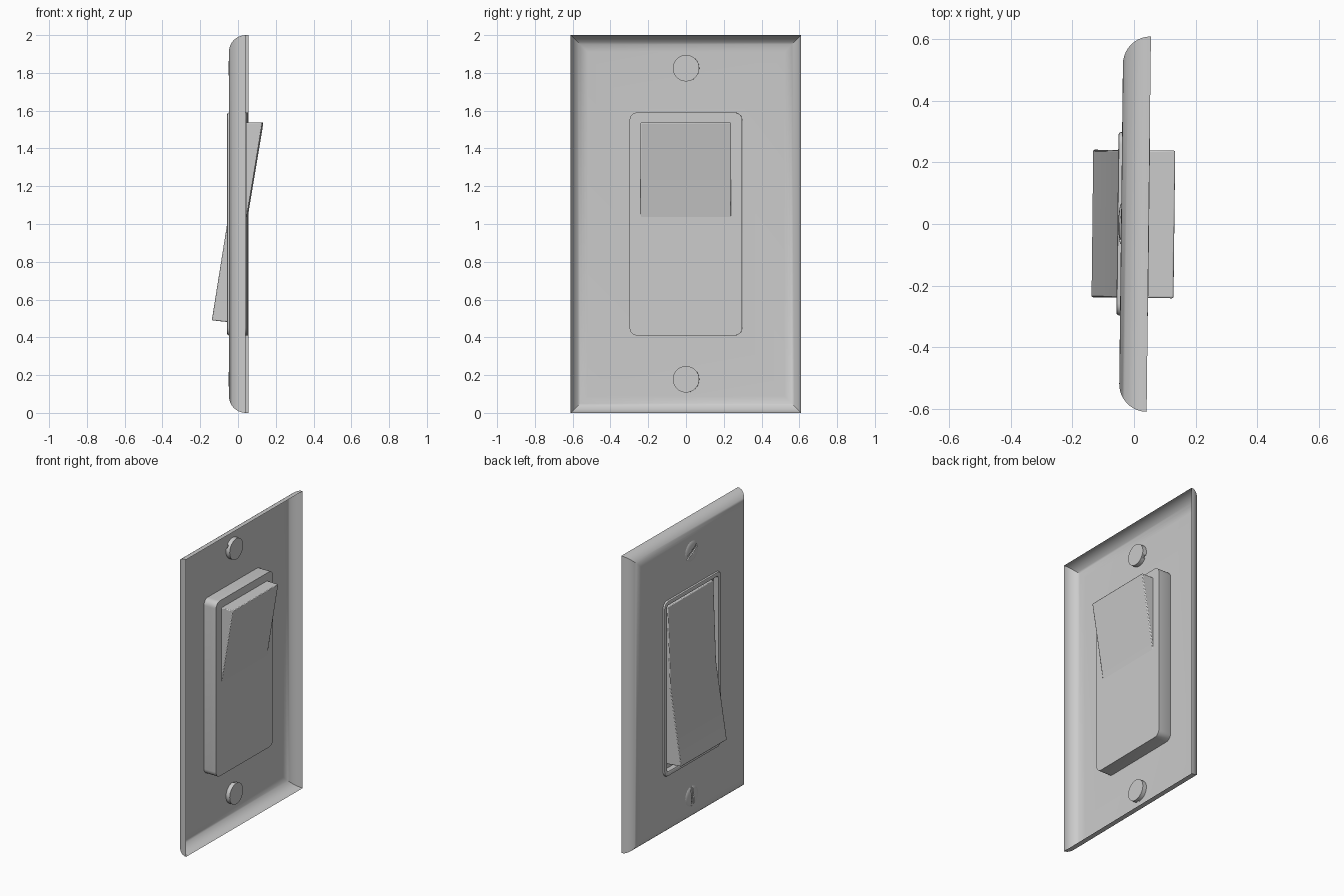
import bpy, bmesh
from math import pi, sin, cos, radians

if "Cube" in bpy.data.objects:
    bpy.data.objects.remove(bpy.data.objects["Cube"])

TILT = -0.0115      # the whole plate is turned very slightly about z


def ring(x, hy, hz, r, zc, n):
    """Rounded rectangle in the yz plane (circle when r = hy = hz)."""
    pts = []
    for k, (sy, sz) in enumerate([(1, 1), (-1, 1), (-1, -1), (1, -1)]):
        for i in range(n + 1):
            a = (k + i / n) * pi / 2
            pts.append((x, sy * (hy - r) + r * cos(a), zc + sz * (hz - r) + r * sin(a)))
    return pts


def finish(name, bm, angle=35):
    bmesh.ops.remove_doubles(bm, verts=bm.verts, dist=1e-5)
    bmesh.ops.recalc_face_normals(bm, faces=bm.faces)
    me = bpy.data.meshes.new(name)
    bm.to_mesh(me)
    bm.free()
    ob = bpy.data.objects.new(name, me)
    bpy.context.collection.objects.link(ob)
    ob.rotation_euler.z = TILT
    bpy.ops.object.select_all(action='DESELECT')
    ob.select_set(True)
    bpy.context.view_layer.objects.active = ob
    bpy.ops.object.shade_smooth_by_angle(angle=radians(angle))
    return ob


def loft(name, sections, zc, n=6, cap=True):
    """Skin a series of (x, half_y, half_z, corner_radius) sections."""
    bm = bmesh.new()
    loops = [[bm.verts.new(p) for p in ring(*s, zc, n)] for s in sections]
    for a, b in zip(loops, loops[1:]):
        for i in range(len(a)):
            j = (i + 1) % len(a)
            bm.faces.new((a[i], a[j], b[j], b[i]))
    if cap:
        bm.faces.new(loops[0])
        bm.faces.new(loops[-1])
    return finish(name, bm)


# Wall plate: thin open-backed shell with a quarter-round edge and a window
R, STEPS = 0.09, 10
sections = []
for i in range(STEPS + 1):
    a = i / STEPS * pi / 2
    inset = R * (1 - cos(a))
    sections.append((0.048 - R * sin(a), 0.61 - inset, 1 - inset, 0))
sections.append((0.048 - R, 0.285, 0.575, 0))
loft("wall_plate", sections, 1.0, n=1, cap=False)

# Switch housing: rounded block with a raised lip and shallow recess
loft("switch_housing", [
    (0.049, 0.298, 0.59, 0.04), (-0.046, 0.298, 0.59, 0.04),
    (-0.052, 0.295, 0.587, 0.037), (-0.054, 0.289, 0.581, 0.031),
    (-0.054, 0.276, 0.568, 0.02), (-0.050, 0.268, 0.56, 0.015),
    (-0.015, 0.268, 0.56, 0.015)], 1.0)

# Rocker paddle: bent side profile, out at the bottom front and top back
profile = [(-0.136, 0.49), (-0.055, 1.0), (-0.035, 1.537),
           (0.132, 1.537), (0.048, 1.03), (-0.02, 0.478)]
bm = bmesh.new()
left = [bm.verts.new((x, -0.24, z)) for x, z in profile]
right = [bm.verts.new((x, 0.24, z)) for x, z in profile]
bm.faces.new(left)
bm.faces.new(right)
for i in range(len(profile)):
    j = (i + 1) % len(profile)
    bm.faces.new((left[i], left[j], right[j], right[i]))
rocker = finish("rocker_paddle", bm)
bev = rocker.modifiers.new("soft_edges", 'BEVEL')
bev.width = 0.005
bev.segments = 2
bev.limit_method = 'ANGLE'

# Domed screws with a cut slot, top and bottom
dome = [(-0.012, 0.07), (-0.040, 0.07), (-0.045, 0.062),
        (-0.048, 0.048), (-0.050, 0.028), (-0.051, 0.006)]
for name, z, angle in (("top_screw", 1.825, 28), ("bottom_screw", 0.178, 97)):
    screw = loft(name, [(x, r, r, r) for x, r in dome], z, n=8)
    bm = bmesh.new()
    bmesh.ops.create_cube(bm, size=1)
    for v in bm.verts:
        v.co = (v.co.x * 0.04 - 0.052, v.co.y * 0.2, v.co.z * 0.02)
    c, s = cos(radians(angle)), sin(radians(angle))
    for v in bm.verts:
        v.co = (v.co.x, -(c * v.co.y - s * v.co.z), z + s * v.co.y + c * v.co.z)
    cutter = finish("slot_cutter", bm)
    cutter.hide_render = True
    cut = screw.modifiers.new("slot", 'BOOLEAN')
    cut.operation = 'DIFFERENCE'
    cut.solver = 'EXACT'
    cut.object = cutter
    bpy.context.view_layer.objects.active = screw
    bpy.ops.object.modifier_apply(modifier="slot")
    bpy.data.objects.remove(cutter)
